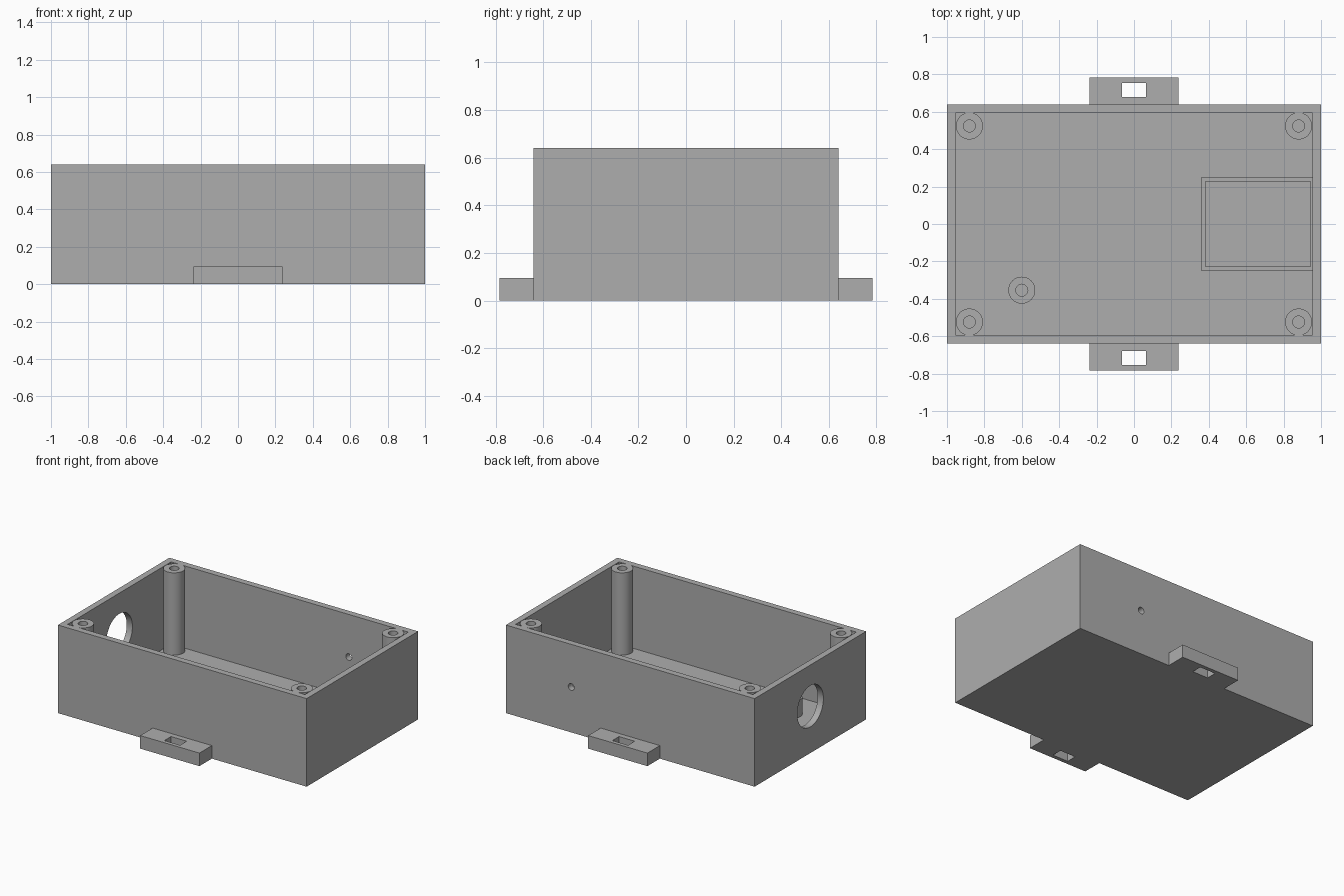
import bpy
import math

if "Cube" in bpy.data.objects:
    bpy.data.objects.remove(bpy.data.objects["Cube"], do_unlink=True)

grey = bpy.data.materials.new("plain grey")
grey.use_nodes = True
colour = (0.42, 0.42, 0.42, 1)
grey.diffuse_color = colour
grey.node_tree.nodes["Principled BSDF"].inputs["Base Color"].default_value = colour

# Main dimensions
HALF_X, HALF_Y, HEIGHT = 1.0, 0.64, 0.64
WALL, FLOOR = 0.046, 0.042
POST_R, BORE_R = 0.072, 0.032


def finish(name):
    obj = bpy.context.object
    obj.name = obj.data.name = name
    obj.data.materials.append(grey)
    return obj


def box(name, x0, x1, y0, y1, z0, z1):
    bpy.ops.mesh.primitive_cube_add(
        size=1, location=((x0 + x1) / 2, (y0 + y1) / 2, (z0 + z1) / 2))
    obj = bpy.context.object
    obj.scale = (x1 - x0, y1 - y0, z1 - z0)
    bpy.ops.object.transform_apply(location=True, rotation=True, scale=True)
    return finish(name)


def cylinder(name, radius, depth, centre, rotation=(0, 0, 0)):
    bpy.ops.mesh.primitive_cylinder_add(
        vertices=48, radius=radius, depth=depth, location=centre, rotation=rotation)
    bpy.ops.object.transform_apply(location=True, rotation=True, scale=True)
    return finish(name)


def cut(obj, cutter):
    mod = obj.modifiers.new("cut", "BOOLEAN")
    mod.operation, mod.solver, mod.object = "DIFFERENCE", "EXACT", cutter
    bpy.ops.object.select_all(action="DESELECT")
    bpy.context.view_layer.objects.active = obj
    obj.select_set(True)
    bpy.ops.object.modifier_apply(modifier=mod.name)
    bpy.data.objects.remove(cutter, do_unlink=True)


def smooth(obj):
    bpy.ops.object.select_all(action="DESELECT")
    bpy.context.view_layer.objects.active = obj
    obj.select_set(True)
    bpy.ops.object.shade_smooth_by_angle(angle=math.radians(30))


def tube(name, x, y, top):
    base = FLOOR - 0.01
    post = cylinder(name, POST_R, top - base, (x, y, (top + base) / 2))
    cut(post, cylinder("bore", BORE_R, top, (x, y, FLOOR + top / 2)))
    smooth(post)


# Open-topped case with a round side opening and a small rear hole
case = box("case", -HALF_X, HALF_X, -HALF_Y, HALF_Y, 0, HEIGHT)
cut(case, box("cavity", -HALF_X + WALL, HALF_X - WALL,
              -HALF_Y + WALL, HALF_Y - WALL, FLOOR, HEIGHT + 0.2))
cut(case, cylinder("side_opening", 0.15, 0.2, (-HALF_X, 0, 0.34),
                   (0, math.pi / 2, 0)))
cut(case, cylinder("rear_hole", 0.024, 0.2, (0.475, HALF_Y, 0.33),
                   (math.pi / 2, 0, 0)))
smooth(case)

# Corner screw posts and the short standoff on the floor
for x, side in ((-0.88, "right"), (0.88, "left")):
    for y, end in ((-0.524, "front"), (0.524, "back")):
        tube(f"{end}_{side}_screw_post", x, y, HEIGHT)
tube("floor_standoff", -0.6, -0.354, 0.165)

# Slotted mounting tabs, front and back
for sign, end in ((-1, "front"), (1, "back")):
    y0, y1 = sorted((sign * HALF_Y, sign * 0.783))
    tab = box(f"{end}_mounting_tab", -0.238, 0.238, y0, y1, 0, 0.095)
    s0, s1 = sorted((sign * 0.679, sign * 0.755))
    cut(tab, box("slot", -0.063, 0.063, s0, s1, -0.1, 0.2))

# Low rectangular tray frame against the left wall
tray = box("tray_frame", 0.36, HALF_X - WALL + 0.005, -0.25, 0.25, FLOOR - 0.01, 0.12)
cut(tray, box("tray_pocket", 0.381, 0.943, -0.228, 0.228, 0, 0.3))
